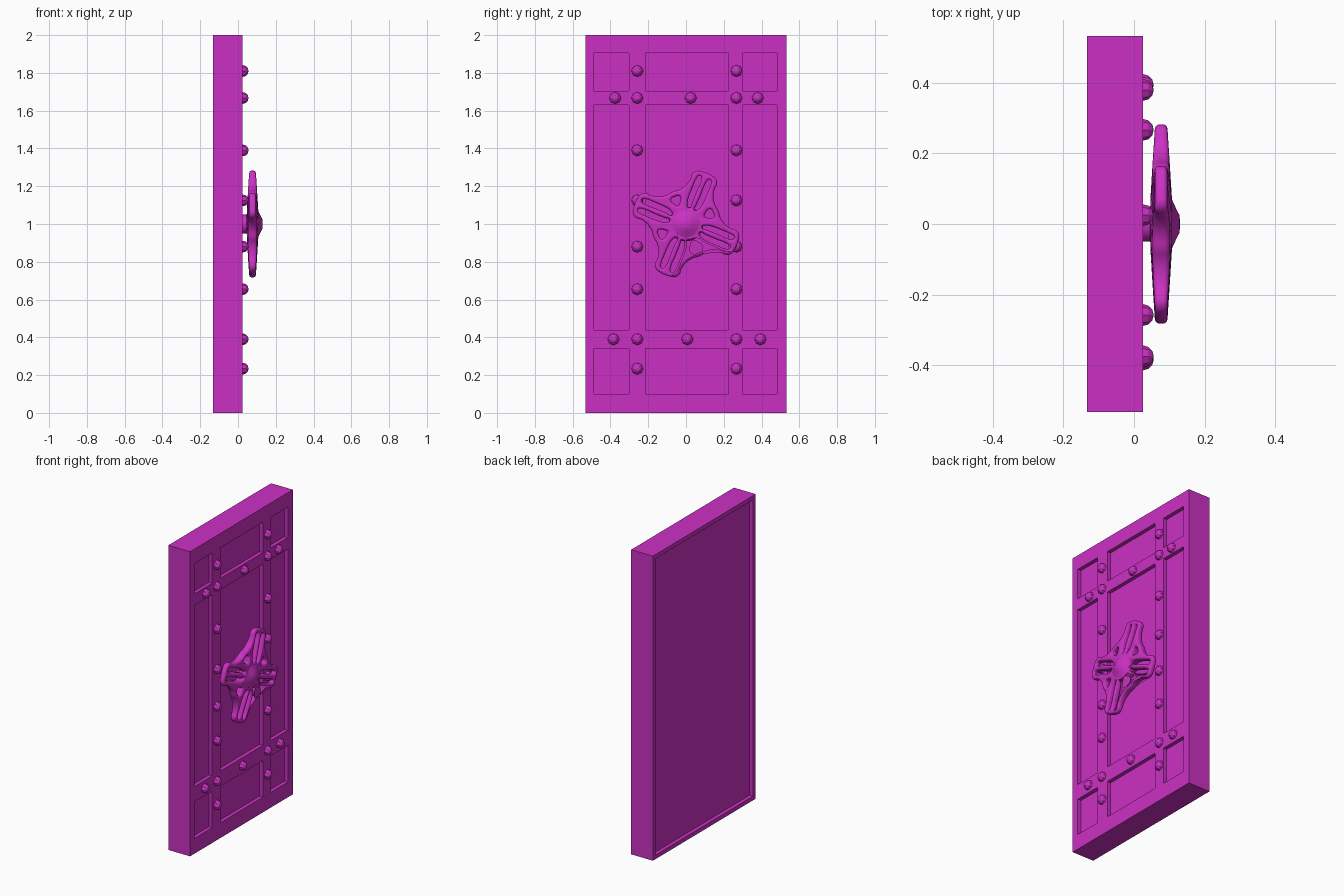
import bpy, bmesh, math
from mathutils import Matrix, Vector

if "Cube" in bpy.data.objects:
    bpy.data.objects.remove(bpy.data.objects["Cube"])

mat = bpy.data.materials.new("magenta")
mat.diffuse_color = (0.6, 0.03, 0.55, 1)
mat.use_nodes = True
mat.node_tree.nodes["Principled BSDF"].inputs["Base Color"].default_value = mat.diffuse_color


def finish(bm, name):
    me = bpy.data.meshes.new(name)
    bm.to_mesh(me)
    bm.free()
    ob = bpy.data.objects.new(name, me)
    bpy.context.collection.objects.link(ob)
    me.materials.append(mat)
    return ob


def smooth(ob, angle):
    bpy.ops.object.select_all(action='DESELECT')
    ob.select_set(True)
    bpy.context.view_layer.objects.active = ob
    bpy.ops.object.shade_smooth_by_angle(angle=math.radians(angle))


# Door slab: gridded front, odd cells become sunken panels
FRONT, BACK, DEPTH = 0.025, -0.133, 0.025
ys = [-0.533, -0.487, -0.303, -0.215, 0.224, 0.30, 0.482, 0.533]
zs = [0, 0.10, 0.34, 0.44, 1.63, 1.705, 1.905, 2.0]
bm = bmesh.new()
grid = [[bm.verts.new((FRONT, y, z)) for z in zs] for y in ys]
panels = []
for i in range(len(ys) - 1):
    for j in range(len(zs) - 1):
        f = bm.faces.new((grid[i][j], grid[i + 1][j], grid[i + 1][j + 1], grid[i][j + 1]))
        if i % 2 and j % 2:
            panels.append(f)
rim = [e for e in bm.edges if e.is_boundary]
ext = bmesh.ops.extrude_edge_only(bm, edges=rim)["geom"]
for v in ext:
    if isinstance(v, bmesh.types.BMVert):
        v.co.x = BACK
back = bmesh.ops.holes_fill(bm, edges=[e for e in bm.edges if e.is_boundary], sides=0)["faces"]
bmesh.ops.recalc_face_normals(bm, faces=bm.faces)
bmesh.ops.inset_individual(bm, faces=panels, thickness=0, depth=-DEPTH)
# Sunken back panel
bmesh.ops.inset_individual(bm, faces=back, thickness=0.027, use_even_offset=True)
bmesh.ops.inset_individual(bm, faces=back, thickness=0, depth=-DEPTH)
finish(bm, "door_slab")

# Rivets: low-poly domes along the straps
spots = [(y, z) for y in (-0.258, 0.267)
         for z in (1.81, 1.667, 1.39, 1.125, 0.88, 0.655, 0.39, 0.234)]
spots += [(-0.375, 1.667), (0.025, 1.667), (0.38, 1.667),
          (-0.384, 0.39), (0.007, 0.39), (0.394, 0.39)]
bm = bmesh.new()
for y, z in spots:
    m = Matrix.Translation((FRONT, y, z)) @ Matrix.Rotation(math.pi / 2, 4, 'Y')
    bmesh.ops.create_uvsphere(bm, u_segments=8, v_segments=6, radius=0.031, matrix=m)
bmesh.ops.delete(bm, geom=[v for v in bm.verts if v.co.x < FRONT - 0.005], context='VERTS')
finish(bm, "rivets")

# Handwheel: four-armed outline with slots and webs cut through
TILT = math.radians(67.5)
half = [(0.289, 0.03), (0.281, 0.056), (0.26, 0.07), (0.23, 0.069),
        (0.19, 0.079), (0.155, 0.102)]
arm = [(u, -v) for u, v in reversed(half)] + half + [(0.131, 0.131)]
slot = [(0.085, 0.016), (0.12, 0.014), (0.18, 0.014), (0.245, 0.014), (0.263, 0.021),
        (0.262, 0.035), (0.245, 0.041), (0.19, 0.042), (0.14, 0.041), (0.1, 0.032)]
gap = [(0.075, 0.075), (0.093, 0.074), (0.119, 0.082), (0.122, 0.096),
       (0.110, 0.110), (0.096, 0.122), (0.082, 0.119), (0.074, 0.093)]
curve = bpy.data.curves.new("wheel_outline", 'CURVE')
curve.dimensions = '2D'
curve.fill_mode = 'BOTH'
curve.extrude, curve.bevel_depth, curve.offset = 0.008, 0.012, -0.012
curve.bevel_resolution = 2


def turned(pts, k):
    r = Matrix.Rotation(TILT + k * math.pi / 2, 2)
    return [r @ Vector(p) for p in pts]


def add_loop(pts):
    s = curve.splines.new('BEZIER')
    s.bezier_points.add(len(pts) - 1)
    for b, p in zip(s.bezier_points, pts):
        b.co = (p[0], p[1], 0)
        b.handle_left_type = b.handle_right_type = 'AUTO'
    s.use_cyclic_u = True
    s.resolution_u = 4


add_loop([p for k in range(4) for p in turned(arm, k)])
for k in range(4):
    add_loop(turned(slot, k))
    add_loop(turned([(u, -v) for u, v in slot], k))
    add_loop(turned(gap, k))
tmp = bpy.data.objects.new("wheel_outline", curve)
bpy.context.collection.objects.link(tmp)
bpy.context.view_layer.update()
bm = bmesh.new()
bm.from_mesh(tmp.to_mesh())
tmp.to_mesh_clear()
bpy.data.objects.remove(tmp)
bmesh.ops.remove_doubles(bm, verts=bm.verts, dist=0.0002)
bmesh.ops.recalc_face_normals(bm, faces=bm.faces)
# Thicken toward the middle and stand the wheel up against the door
for v in bm.verts:
    x, y, z = v.co
    s = 1.75 - 0.9 * min(math.hypot(x, y) / 0.29, 1)
    v.co = (0.077 + z * s, x, 1.0 + y)
smooth(finish(bm, "handwheel"), 50)

# Hub and stem: one turned profile (x, radius)
profile = [(0.02, 0.05), (0.046, 0.05), (0.05, 0.085), (0.075, 0.092), (0.1, 0.085),
           (0.112, 0.06), (0.121, 0.04), (0.129, 0.025), (0.131, 0.0)]
bm = bmesh.new()
vs = [bm.verts.new((x, r, 1.0)) for x, r in profile]
es = [bm.edges.new(p) for p in zip(vs, vs[1:])]
bmesh.ops.spin(bm, geom=vs + es, cent=(0, 0, 1), axis=(1, 0, 0),
               angle=2 * math.pi, steps=24, use_duplicate=False)
bmesh.ops.remove_doubles(bm, verts=bm.verts, dist=0.0001)
bmesh.ops.recalc_face_normals(bm, faces=bm.faces)
smooth(finish(bm, "hub_and_stem"), 45)
